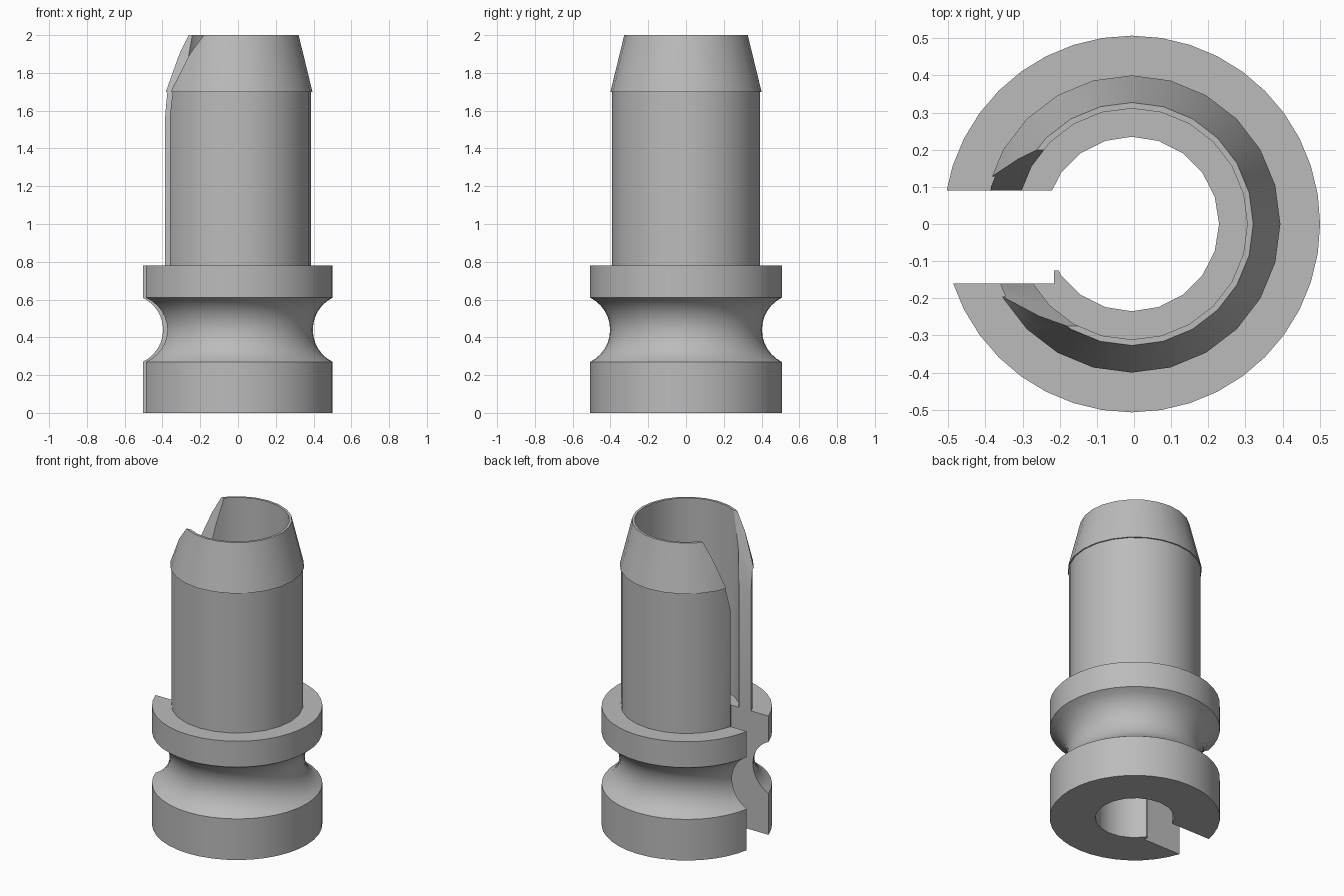
import bpy, bmesh, math

if "Cube" in bpy.data.objects:
    bpy.data.objects.remove(bpy.data.objects["Cube"])

AXIS_X = -0.006   # revolve axis, a hair off centre because of the open slot
SLOT = (-0.16, 0.09)
COLLAR_TOP = 0.78

steel = bpy.data.materials.new("grey steel")
steel.use_nodes = True
grey = (0.5, 0.5, 0.5, 1)
steel.diffuse_color = grey
steel.node_tree.nodes["Principled BSDF"].inputs["Base Color"].default_value = grey


def add_object(name, bm):
    bmesh.ops.recalc_face_normals(bm, faces=bm.faces)
    mesh = bpy.data.meshes.new(name)
    bm.to_mesh(mesh)
    bm.free()
    mesh.materials.append(steel)
    ob = bpy.data.objects.new(name, mesh)
    bpy.context.collection.objects.link(ob)
    return ob


def revolve(name, profile, sides):
    """Solid of revolution from an open (radius, z) profile, capped at both ends."""
    bm = bmesh.new()
    rings = []
    for r, z in profile:
        angles = [2 * math.pi * i / sides for i in range(sides)]
        rings.append([bm.verts.new((AXIS_X + r * math.cos(a), r * math.sin(a), z)) for a in angles])
    for low, high in zip(rings, rings[1:]):
        for i in range(sides):
            j = (i + 1) % sides
            bm.faces.new((low[i], low[j], high[j], high[i]))
    bm.faces.new(rings[0])
    bm.faces.new(rings[-1])
    return add_object(name, bm)


def prism(name, outline, x0, x1):
    """Extrude a (y, z) outline along x."""
    bm = bmesh.new()
    face = bm.faces.new([bm.verts.new((x0, y, z)) for y, z in outline])
    out = bmesh.ops.extrude_face_region(bm, geom=[face])
    verts = [v for v in out["geom"] if isinstance(v, bmesh.types.BMVert)]
    bmesh.ops.translate(bm, verts=verts, vec=(x1 - x0, 0, 0))
    return add_object(name, bm)


def cut(ob, cutters):
    bpy.ops.object.select_all(action="DESELECT")
    bpy.context.view_layer.objects.active = ob
    ob.select_set(True)
    for cutter in cutters:
        mod = ob.modifiers.new("cut", "BOOLEAN")
        mod.operation = "DIFFERENCE"
        mod.solver = "EXACT"
        mod.object = cutter
        bpy.ops.object.modifier_apply(modifier=mod.name)
        bpy.data.objects.remove(cutter)
    bpy.ops.object.shade_smooth_by_angle(angle=math.radians(25))


# Grooved collar: two flanges with a round groove between them
rim, groove_z, half, depth = 0.507, 0.44, 0.17, 0.105
arc_r = (half ** 2 + depth ** 2) / (2 * depth)
spread = math.asin(half / arc_r)
groove = []
for i in range(13):
    a = spread * (i / 6 - 1)
    groove.append((rim - depth + arc_r * (1 - math.cos(a)), groove_z + arc_r * math.sin(a)))
collar = revolve("grooved_collar", [(rim, 0)] + groove + [(rim, COLLAR_TOP)], 40)

# The collar slot is narrower at the bore, leaving a small lip
collar_bore = revolve("collar_bore_cutter", [(0.235, -0.1), (0.235, 1)], 20)
lo, hi = SLOT
wide = prism("wide_slot_cutter", [(lo, -0.1), (hi, -0.1), (hi, 1), (lo, 1)], -1, -0.215)
lip = -0.125
narrow = prism("narrow_slot_cutter", [(lip, -0.1), (hi, -0.1), (hi, 1), (lip, 1)], -0.3, -0.05)
cut(collar, [collar_bore, wide, narrow])

# Thin sleeve with a tapered tip
sleeve = revolve("tapered_sleeve", [(0.392, COLLAR_TOP), (0.392, 1.7), (0.4, 1.7), (0.327, 2)], 24)
sleeve_bore = revolve("sleeve_bore_cutter", [(0.311, 0.5), (0.311, 2.2)], 24)

# Sleeve slot, flaring open towards the tip
flare = [(lo, 0.5), (hi, 0.5), (hi, 1.54), (0.247, 2.2), (-0.328, 2.2), (lo, 1.57)]
sleeve_slot = prism("flared_slot_cutter", flare, -1, -0.05)
cut(sleeve, [sleeve_bore, sleeve_slot])
